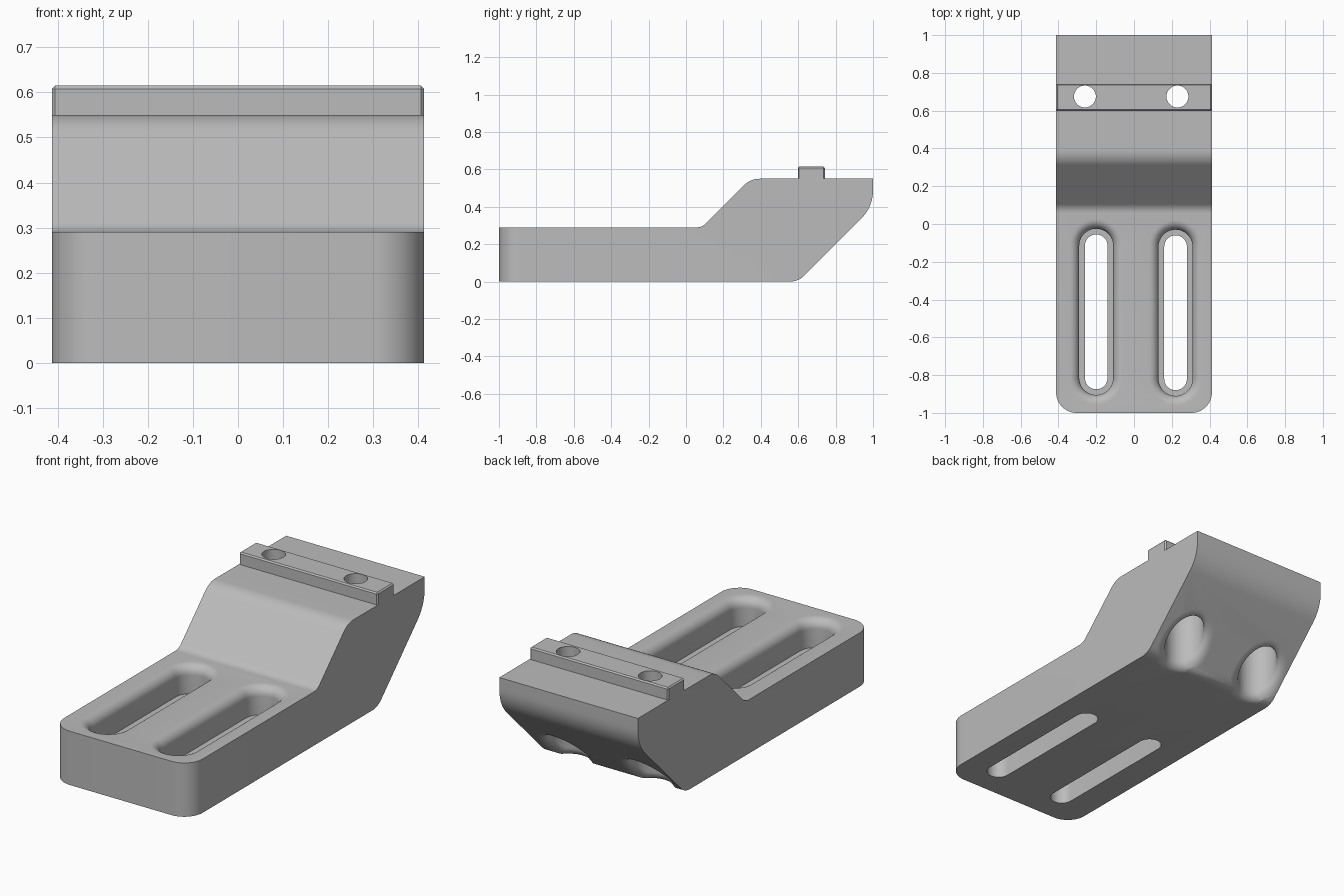
import bpy, bmesh, math
from mathutils import Vector

cube = bpy.data.objects.get("Cube")
if cube:
    bpy.data.objects.remove(cube, do_unlink=True)

grey = bpy.data.materials.new("plain grey")
grey.use_nodes = True
COLOUR = (0.5, 0.5, 0.5, 1)
grey.diffuse_color = COLOUR
grey.node_tree.nodes["Principled BSDF"].inputs["Base Color"].default_value = COLOUR

HALF_WIDTH = 0.413
FILLET = 0.05


def make_object(name, bm):
    bmesh.ops.recalc_face_normals(bm, faces=bm.faces)
    mesh = bpy.data.meshes.new(name)
    bm.to_mesh(mesh)
    bm.free()
    mesh.materials.append(grey)
    obj = bpy.data.objects.new(name, mesh)
    bpy.context.collection.objects.link(obj)
    return obj


def rounded(corners, steps=10):
    """Outline from (y, z, tangent length) corners, blending each corner."""
    points = []
    for i, (y, z, cut) in enumerate(corners):
        p = Vector((y, z))
        if not cut:
            points.append(p)
            continue
        before = Vector(corners[i - 1][:2])
        after = Vector(corners[(i + 1) % len(corners)][:2])
        a = p + (before - p).normalized() * cut
        b = p + (after - p).normalized() * cut
        for k in range(steps + 1):
            t = k / steps
            points.append(a * (1 - t) ** 2 + p * 2 * t * (1 - t) + b * t * t)
    return points


def loft(name, rings):
    """Closed solid through a list of equally long rings of points."""
    bm = bmesh.new()
    loops = [[bm.verts.new(p) for p in ring] for ring in rings]
    n = len(loops[0])
    for low, high in zip(loops, loops[1:]):
        for i in range(n):
            j = (i + 1) % n
            bm.faces.new((low[i], low[j], high[j], high[i]))
    bm.faces.new(loops[0])
    bm.faces.new(loops[-1])
    return make_object(name, bm)


def flare(steps=8):
    """Fillet steps as (outward offset, distance from the surface)."""
    for k in range(steps + 1):
        a = math.pi / 2 * k / steps
        yield FILLET * (1 - math.cos(a)), FILLET * (1 - math.sin(a))


def slot_cutter(x, y):
    def ring(r, z, steps=20):
        pts = []
        for end, start in ((0.35, 0), (-0.35, math.pi)):
            for k in range(steps + 1):
                a = start + math.pi * k / steps
                pts.append((x + r * math.cos(a), y + end + r * math.sin(a), z))
        return pts
    rings = [ring(0.06, -0.1), ring(0.06, 0.14), ring(0.09, 0.14)]
    rings += [ring(0.09 + out, 0.29 - depth) for out, depth in flare()]
    rings.append(ring(0.09 + FILLET, 0.5))
    return loft("slot_cutter", rings)


def bore_cutter(x, y, sides=48):
    def ring(r, height):
        pts = []
        for k in range(sides):
            a = math.tau * k / sides
            py = y + r * math.sin(a)
            pts.append((x + r * math.cos(a), py, height(py)))
        return pts
    rings = [ring(0.058, lambda py: 0.8), ring(0.058, lambda py: 0.4),
             ring(0.1, lambda py: 0.4)]
    # the flared mouth follows the sloping underside
    for out, depth in flare():
        rings.append(ring(0.1 + out, lambda py, d=depth: max(0, py - 0.6) + d))
    rings.append(ring(0.1 + FILLET, lambda py: -0.1))
    return loft("bore_cutter", rings)


def cut(obj, cutters):
    bpy.context.view_layer.objects.active = obj
    for cutter in cutters:
        mod = obj.modifiers.new("cut", "BOOLEAN")
        mod.operation = "DIFFERENCE"
        mod.solver = "EXACT"
        mod.object = cutter
        bpy.ops.object.modifier_apply(modifier=mod.name)


def smooth(obj, degrees):
    bpy.ops.object.select_all(action="DESELECT")
    obj.select_set(True)
    bpy.context.view_layer.objects.active = obj
    bpy.ops.object.shade_smooth_by_angle(angle=math.radians(degrees))


# stepped body: side profile swept across the width
profile = rounded([(-1, 0, 0), (0.6, 0, 0.045), (1, 0.4, 0.09), (1, 0.55, 0),
                   (0.345, 0.55, 0.05), (0.085, 0.29, 0.03), (-1, 0.29, 0)])
body = loft("stepped_body", [[(x, p.x, p.y) for p in profile]
                             for x in (-HALF_WIDTH, HALF_WIDTH)])

# rounded upright corners at the front
bm = bmesh.new()
bm.from_mesh(body.data)
uprights = [e for e in bm.edges if all(v.co.y < -0.99 for v in e.verts)
            and abs(e.verts[0].co.x - e.verts[1].co.x) < 0.01]
bmesh.ops.bevel(bm, geom=uprights, offset=0.11, segments=12, profile=0.5,
                affect="EDGES")
bm.to_mesh(body.data)
bm.free()

# cross rail on the raised end
bm = bmesh.new()
bmesh.ops.create_cube(bm, size=1)
for v in bm.verts:
    v.co = (v.co.x * 2 * HALF_WIDTH, 0.67 + v.co.y * 0.144, 0.5775 + v.co.z * 0.075)
edges = [e for e in bm.edges if any(v.co.z > 0.6 for v in e.verts)]
bmesh.ops.bevel(bm, geom=edges, offset=0.007, segments=1, affect="EDGES")
rail = make_object("cross_rail", bm)

# slots and bolt holes
slots = [slot_cutter(-0.2, -0.465), slot_cutter(0.22, -0.47)]
bores = [bore_cutter(-0.26, 0.675), bore_cutter(0.23, 0.675)]
cut(body, slots + bores)
cut(rail, bores)
for helper in slots + bores:
    bpy.data.objects.remove(helper, do_unlink=True)

smooth(body, 30)
smooth(rail, 30)
